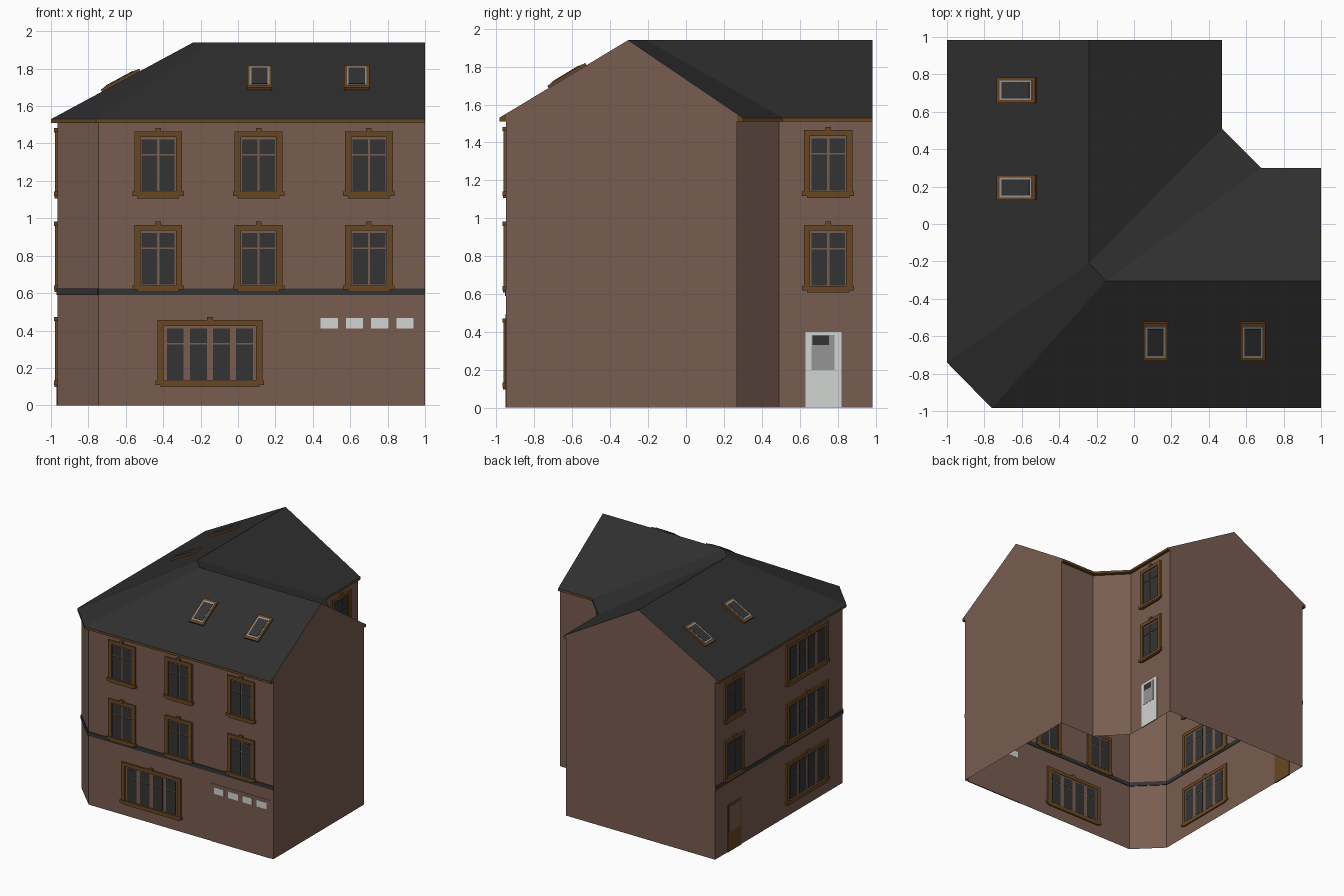
import bpy, bmesh
from mathutils import Vector, Matrix

if "Cube" in bpy.data.objects:
    bpy.data.objects.remove(bpy.data.objects["Cube"])

COLOURS = {
    "brown_wall": (0.19, 0.11, 0.082),
    "dark_roof": (0.028, 0.028, 0.028),
    "wood_trim": (0.14, 0.062, 0.017),
    "dark_glass": (0.034, 0.034, 0.035),
    "grey": (0.30, 0.30, 0.30),
    "white": (0.65, 0.66, 0.64),
}
MATS = []
for cname, c in COLOURS.items():
    m = bpy.data.materials.new(cname)
    m.diffuse_color = (*c, 1)
    m.use_nodes = True
    m.node_tree.nodes["Principled BSDF"].inputs["Base Color"].default_value = m.diffuse_color
    MATS.append(m)
WALL, ROOF, WOOD, GLASS, GREY, WHITE = range(6)
Z = Vector((0, 0, 1))


class Part:
    """Collects faces and boxes in a local frame: u right, v up, n outward."""
    def __init__(self, name, origin=(0, 0, 0), u=(1, 0, 0), v=(0, 0, 1)):
        self.name, self.bm = name, bmesh.new()
        u, v = Vector(u).normalized(), Vector(v).normalized()
        n = u.cross(v)
        self.m = Matrix.Translation(origin) @ Matrix((u, v, n)).transposed().to_4x4()

    def box(self, u0, u1, v0, v1, d0, d1, mat):
        size = Matrix.Diagonal((u1 - u0, v1 - v0, d1 - d0, 1))
        mid = Matrix.Translation(((u0 + u1) / 2, (v0 + v1) / 2, (d0 + d1) / 2))
        r = bmesh.ops.create_cube(self.bm, size=1, matrix=self.m @ mid @ size)
        for f in {f for vert in r["verts"] for f in vert.link_faces}:
            f.material_index = mat

    def face(self, pts, mat):
        f = self.bm.faces.new([self.bm.verts.new(p) for p in pts])
        f.material_index = mat

    def done(self):
        bmesh.ops.remove_doubles(self.bm, verts=self.bm.verts, dist=1e-5)
        me = bpy.data.meshes.new(self.name)
        self.bm.to_mesh(me)
        self.bm.free()
        for m in MATS:
            me.materials.append(m)
        ob = bpy.data.objects.new(self.name, me)
        bpy.context.collection.objects.link(ob)


# Plan outlines (counter-clockwise): street side, then yard side
YB = 0.985
EAVE = [(-1, YB), (-1, -.74), (-.76, -YB), (1, -YB),
        (1, .30), (.68, .30), (.47, .51), (.47, YB)]
PLAN = [(-.965, YB), (-.965, -.735), (-.747, -.95), (1, -.95),
        (1, .27), (.66, .27), (.445, .49), (.445, YB)]
RIDGE = [(-.24, YB), (-.24, -.21), (-.15, -.305), (1, -.305)]
RIDGE += RIDGE[::-1]
ZS, ZE, ZR = 1.51, 1.53, 1.94      # soffit, eave, ridge heights


def at(p, z):
    return Vector((p[0], p[1], z))


def roof_z(i):
    """Roof height above plan corner i (on a gable end)."""
    e, w, r = (Vector(a[i]) for a in (EAVE, PLAN, RIDGE))
    return ZE + (ZR - ZE) * (w - e).length / (r - e).length


# Outer walls, open underneath
walls = Part("walls")
for i in (0, 1, 2, 4, 5, 6):
    a, b = PLAN[i], PLAN[i + 1]
    walls.face([at(a, 0), at(b, 0), at(b, ZS), at(a, ZS)], WALL)
for i, j in ((3, 4), (7, 0)):
    walls.face([at(PLAN[i], 0), at(PLAN[j], 0), at(PLAN[j], roof_z(j)),
                at(RIDGE[i], ZR), at(PLAN[i], roof_z(i))], WALL)
walls.done()

# Roof slopes with wooden fascia and soffit
roof, eaves = Part("roof"), Part("eaves")
for i in (0, 1, 2, 4, 5, 6):
    a, b = EAVE[i], EAVE[i + 1]
    roof.face([at(a, ZE), at(b, ZE), at(RIDGE[i + 1], ZR), at(RIDGE[i], ZR)], ROOF)
    eaves.face([at(a, ZS), at(b, ZS), at(b, ZE), at(a, ZE)], WOOD)
    eaves.face([at(PLAN[i], ZS), at(PLAN[i + 1], ZS), at(b, ZS), at(a, ZS)], WOOD)
for i in (0, 3, 4, 7):
    cap = [at(EAVE[i], ZS), at(EAVE[i], ZE), at(PLAN[i], roof_z(i)), at(PLAN[i], ZS)]
    eaves.face(cap if i in (0, 4) else cap[::-1], WOOD)
roof.done()
eaves.done()

# Dark string course round the street side
band = Part("string_course")
for a, b in zip(PLAN[:3], PLAN[1:4]):
    d = at(b, 0) - at(a, 0)
    band.m = Part("", at(a, 0), d).m
    band.box(0, d.length, .59, .625, -.006, .006, GLASS)
band.done()

FRONT, LEFT, RIGHT = (1, 0, 0), (0, -1, 0), (0, 1, 0)


def window(name, origin, u, width, panes):
    """Window with trim, sill, keystone and a row of panes."""
    p = Part(name, origin, u)
    h, t = width / 2, .033
    p.box(-h, h, .03, .355, -.008, .003, WALL)
    for s in (-1, 1):
        lo, hi = sorted((s * h, s * (h - t)))
        p.box(lo, hi, .03, .355, -.012, .014, WOOD)
    p.box(-h, h, .325, .355, -.012, .014, WOOD)
    p.box(-h - .01, h + .01, .008, .032, -.012, .019, WOOD)
    p.box(-h + .015, h - .015, -.003, .008, -.012, .016, WOOD)
    p.box(-.015, .015, .35, .372, -.012, .018, WOOD)
    inner = width - 2 * t
    step = inner / panes
    for k in range(panes):
        c = -inner / 2 + (k + .5) * step
        g = step / 2 - (.006 if panes == 2 else .017)
        p.box(c - g, c + g, .036, .225, -.01, .007, GLASS)
        p.box(c - g, c + g, .233, .312, -.01, .007, GLASS)
    p.done()


for storey, z in (("first_floor", .61), ("second_floor", 1.11)):
    for k, x in enumerate((-.427, .11, .70)):
        window(f"{storey}_front_window_{k + 1}", (x, -.95, z), FRONT, .255, 2)
    window(f"{storey}_yard_window", (.445, .75, z), RIGHT, .255, 2)
    window(f"{storey}_left_small_window", (-.965, .735, z), LEFT, .255, 2)
    window(f"{storey}_left_wide_window", (-.965, -.25, z), LEFT, .56, 4)
window("ground_front_wide_window", (-.15, -.95, .10), FRONT, .56, 4)
window("ground_left_wide_window", (-.965, -.25, .10), LEFT, .56, 4)

# Garage door with four light panes
garage = Part("garage_door", (.69, -.95, 0), FRONT)
garage.box(-.28, .28, 0, .495, -.006, .003, WALL)
for k in range(4):
    c = -.2025 + k * .135
    garage.box(c - .046, c + .046, .412, .468, -.008, .006, WHITE)
garage.done()

# White yard door with grey light
door = Part("yard_door", (.445, .725, 0), RIGHT)
door.box(-.095, .095, 0, .40, -.006, .006, WHITE)
door.box(-.062, .058, .20, .385, -.008, .008, GREY)
door.box(-.058, .03, .33, .38, -.009, .009, GLASS)
door.done()

# Wooden street door on the left
street = Part("street_door", (-.965, .73, 0), LEFT)
street.box(-.09, .09, 0, .40, -.006, .006, WOOD)
street.box(-.075, .075, .17, .385, -.004, .008, WALL)
street.done()


def skylight(name, origin, u, v):
    p = Part(name, origin, u, v)
    p.box(-.067, .067, -.117, .117, -.01, .014, WOOD)
    p.box(-.053, .053, -.097, .097, 0, .017, GREY)
    p.box(-.043, .043, -.083, .083, 0, .02, GLASS)
    p.done()


# Skylights on the front and left slopes
for k, (x, y) in enumerate(((.115, .715), (.635, .195))):
    skylight(f"front_skylight_{k + 1}", (x, -.625, 1.747), FRONT, (0, .68, .41))
    skylight(f"left_skylight_{k + 1}", (-.625, y, 1.732), LEFT, (.76, 0, .41))
